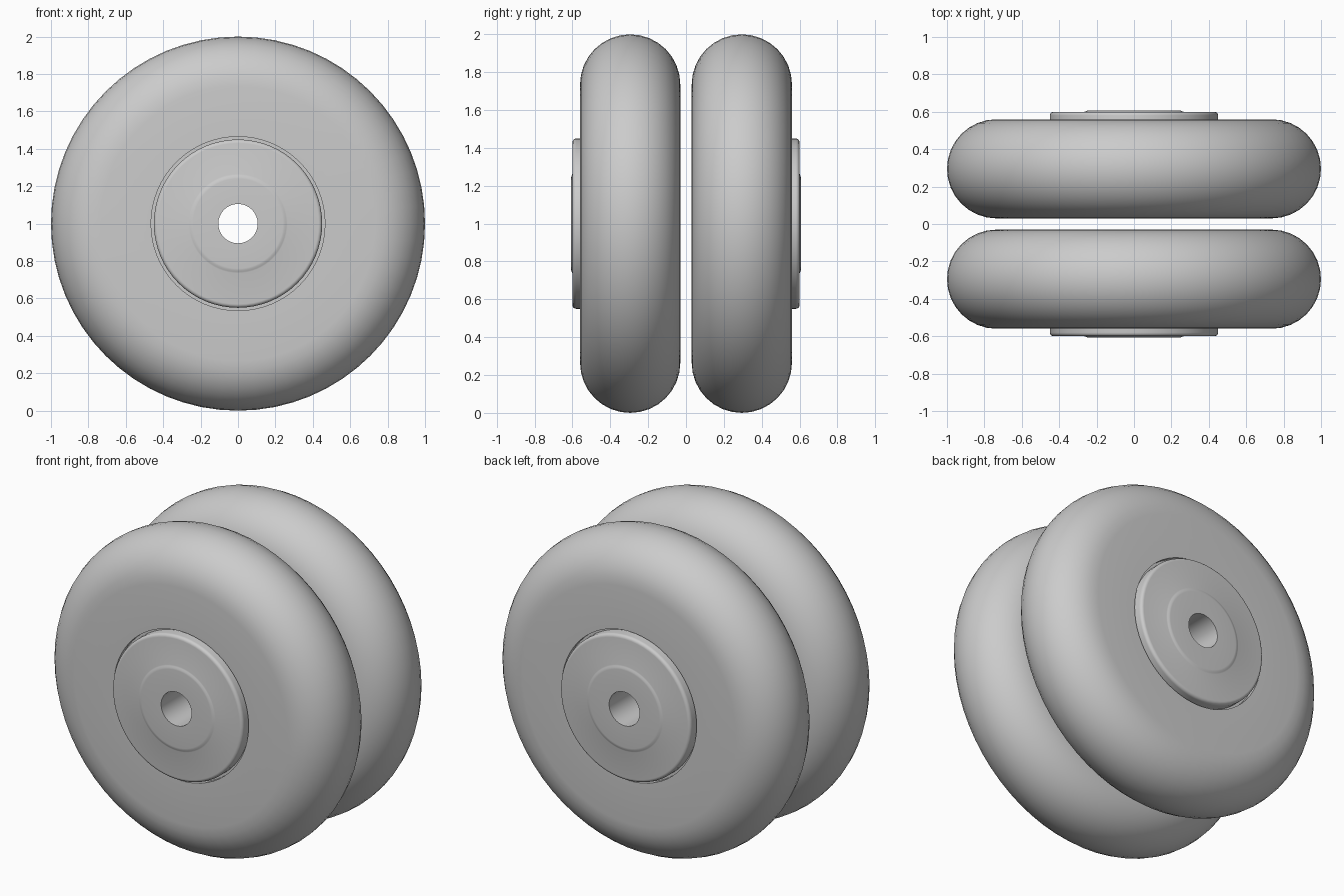
import bpy
import bmesh
from math import sin, cos, pi, radians

SEGMENTS = 64

cube = bpy.data.objects.get("Cube")
if cube:
    bpy.data.objects.remove(cube, do_unlink=True)

grey = bpy.data.materials.new("plain grey")
grey.use_nodes = True
colour = (0.6, 0.6, 0.6, 1)
grey.diffuse_color = colour
grey.node_tree.nodes["Principled BSDF"].inputs["Base Color"].default_value = colour


def arc(r, y, radius, start, end, steps):
    """Points on a rounded corner of a (radius, depth) profile."""
    angles = [radians(start + (end - start) * i / steps) for i in range(steps + 1)]
    return [(r + radius * cos(a), y + radius * sin(a)) for a in angles]


def lathe(name, profile, side):
    """Spin a closed (radius, depth) profile about the axle; side is -1 or 1."""
    bm = bmesh.new()
    rings = []
    for i in range(SEGMENTS):
        a = 2 * pi * i / SEGMENTS
        rings.append([bm.verts.new((r * cos(a), side * y, 1 + r * sin(a)))
                      for r, y in profile])
    n = len(profile)
    for i, ring in enumerate(rings):
        after = rings[(i + 1) % SEGMENTS]
        for j in range(n):
            k = (j + 1) % n
            bm.faces.new((ring[j], ring[k], after[k], after[j]))
    bmesh.ops.recalc_face_normals(bm, faces=bm.faces)
    mesh = bpy.data.meshes.new(name)
    bm.to_mesh(mesh)
    bm.free()
    mesh.materials.append(grey)
    obj = bpy.data.objects.new(name, mesh)
    bpy.context.collection.objects.link(obj)
    bpy.ops.object.select_all(action="DESELECT")
    obj.select_set(True)
    bpy.context.view_layer.objects.active = obj
    bpy.ops.object.shade_smooth_by_angle(angle=radians(35))


# Tyre: flat walls and a fully rounded tread, with a narrow step at the hub
tyre = ([(0.44, 0.03)] + arc(0.735, 0.295, 0.265, -90, 90, 16)
        + [(0.465, 0.56), (0.465, 0.53), (0.44, 0.53)])

# Hub: rounded rim, low raised boss in the middle and an axle hole
hub = ([(0.105, 0.03), (0.45, 0.03)]
       + arc(0.43, 0.58, 0.02, 0, 90, 5)
       + [(0.265, 0.6), (0.258, 0.602), (0.25, 0.606), (0.24, 0.607), (0.105, 0.607)])

for side, place in ((-1, "front"), (1, "back")):
    lathe(place + "_tyre", tyre, side)
    lathe(place + "_hub", hub, side)
